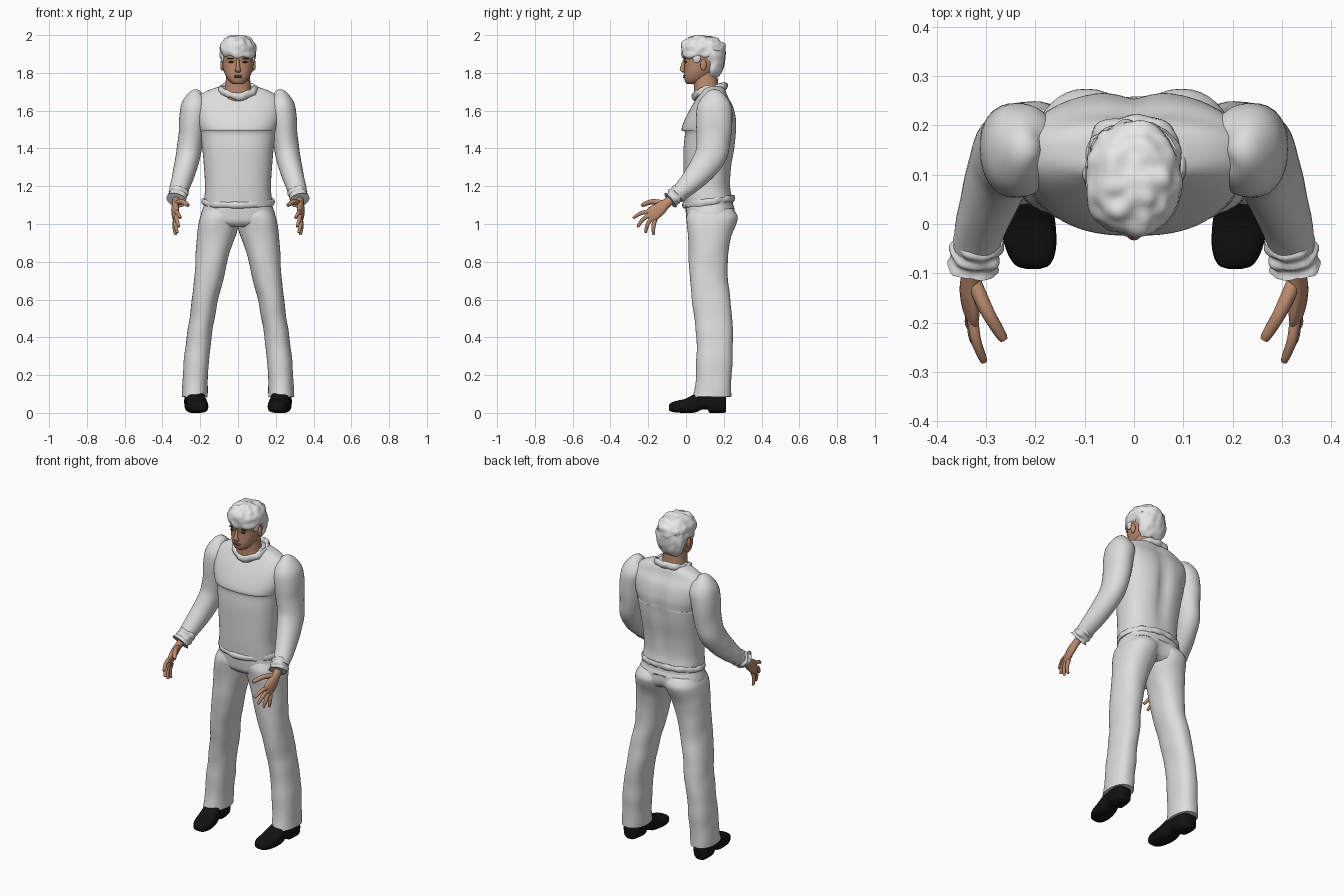
import bpy, bmesh, math
from mathutils import Vector, noise


def material(name, rgb):
    m = bpy.data.materials.new(name)
    m.diffuse_color = (*rgb, 1)
    return m


CLOTH = material("pale cloth", (0.72, 0.72, 0.72))
HAIR = material("white hair", (0.80, 0.80, 0.80))
SKIN = material("skin", (0.50, 0.26, 0.16))
LIP = material("lip", (0.33, 0.13, 0.09))
DARK = material("dark brown", (0.04, 0.025, 0.02))
BLACK = material("black leather", (0.006, 0.006, 0.006))


def smooth(rows, k=4):
    """Catmull-Rom resampling of number rows."""
    out = []
    for i in range(len(rows) - 1):
        p0, p1, p2 = rows[max(i - 1, 0)], rows[i], rows[i + 1]
        p3 = rows[min(i + 2, len(rows) - 1)]
        for j in range(k):
            t = j / k
            out.append([0.5 * (2 * b + (c - a) * t + (2 * a - 5 * b + 4 * c - d) * t * t
                               + (3 * b - a - 3 * c + d) * t ** 3)
                        for a, b, c, d in zip(p0, p1, p2, p3)])
    return out + [list(rows[-1])]


def oval(c, u, v, a, b, p=2.0, n=32):
    """Superellipse ring around c in the plane of u and v."""
    ring = []
    for i in range(n):
        s, t = math.cos(2 * math.pi * i / n), math.sin(2 * math.pi * i / n)
        ring.append(c + u * a * math.copysign(abs(s) ** (2 / p), s)
                    + v * b * math.copysign(abs(t) ** (2 / p), t))
    return ring


def loft(name, rings, mat, mirror=False, lumps=0.0, freq=20.0, closed=False, shape=None):
    bm = bmesh.new()
    vs = [[bm.verts.new(p) for p in r] for r in rings]
    n = len(rings[0])
    for i in range(len(vs) if closed else len(vs) - 1):
        r, q = vs[i], vs[(i + 1) % len(vs)]
        for j in range(n):
            bm.faces.new((r[j], r[(j + 1) % n], q[(j + 1) % n], q[j]))
    if not closed:
        bm.faces.new(vs[0])
        bm.faces.new(vs[-1])
    bmesh.ops.recalc_face_normals(bm, faces=bm.faces)
    bm.normal_update()
    if lumps:
        for v, off in [(v, noise.noise(v.co * freq) * lumps) for v in bm.verts]:
            v.co += v.normal * off
    if shape:
        for v in bm.verts:
            shape(v.co)
    me = bpy.data.meshes.new(name)
    bm.to_mesh(me)
    bm.free()
    me.materials.append(mat)
    me.shade_smooth()
    me.set_sharp_from_angle(angle=math.radians(55))
    ob = bpy.data.objects.new(name, me)
    bpy.context.collection.objects.link(ob)
    if mirror:
        ob.modifiers.new("mirror", 'MIRROR').use_mirror_merge = False
    return ob


X, Y, Z = Vector((1, 0, 0)), Vector((0, 1, 0)), Vector((0, 0, 1))


def stack(name, rows, mat, p=2.2, n=40, **kw):
    """Upright part; rows are z, x low, x high, y front, y back."""
    rings = [oval(Vector(((x0 + x1) / 2, (y0 + y1) / 2, z)), X, Y,
                  (x1 - x0) / 2, (y1 - y0) / 2, p, n) for z, x0, x1, y0, y1 in smooth(rows)]
    return loft(name, rings, mat, **kw)


def sym(rows):
    return [(z, -w, w, a, b) for z, w, a, b in rows]


def tube(name, rows, mat, n=24, **kw):
    """Limb along a path; rows are x, y, z, side radius, depth radius."""
    rows = smooth(rows)
    pts = [Vector(r[:3]) for r in rows]
    rings = []
    for i, r in enumerate(rows):
        t = (pts[min(i + 1, len(pts) - 1)] - pts[max(i - 1, 0)]).normalized()
        ref = Vector((1, 0, 0.3))
        u = (ref - t * ref.dot(t)).normalized()
        rings.append(oval(pts[i], u, t.cross(u), r[3], r[4], 2.1, n))
    return loft(name, rings, mat, mirror=True, **kw)


def band(name, w, yf, yb, height, r, tall, lumps):
    """Closed roll of knitwear around the body."""
    rings, n = [], 72
    for i in range(n):
        a = 2 * math.pi * i / n
        out = Vector((math.cos(a), math.sin(a), 0))
        c = Vector((out.x * w, (yf + yb) / 2 + out.y * (yb - yf) / 2, height(out.y)))
        rings.append(oval(c, out, Z, r, tall, 2, 10))
    return loft(name, rings, CLOTH, closed=True, lumps=lumps, freq=28)


def blob(name, loc, size, mat, mirror=False):
    rows = [(math.cos(math.pi * i / 12), max(math.sin(math.pi * i / 12), 0.02)) for i in range(13)]
    rings = [oval(Vector(loc) + Z * c * size[2], X, Y, s * size[0], s * size[1], 2, 16)
             for c, s in rows]
    return loft(name, rings, mat, mirror=mirror)


# Sweater torso with a chest fold and a spine groove
def spine(co):
    fade = max(0, 1 - abs(co.z - 1.45) / 0.32)
    if co.y > 0.15:
        co.y -= 0.022 * fade * math.exp(-(co.x / 0.035) ** 2)


stack("sweater_torso", sym([
    (1.095, .180, -.008, .250), (1.14, .178, -.010, .245), (1.20, .174, -.012, .236),
    (1.30, .180, -.013, .242), (1.40, .189, -.013, .260), (1.485, .202, -.006, .268),
    (1.497, .204, -.024, .268), (1.55, .222, -.008, .268), (1.62, .232, .028, .252),
    (1.67, .215, .060, .225), (1.705, .165, .082, .212), (1.727, .100, .090, .200)]),
    CLOTH, p=2.45, n=64, shape=spine)
band("sweater_hem", .184, -.008, .252, lambda s: 1.118 + .018 * s, .009, .017, .007)
band("sweater_collar", .094, .046, .207,
     lambda s: 1.672 + .058 * math.sqrt(max(0, (1 + s) / 2)), .014, .020, .010)

# Sleeves and rolled cuffs
tube("sleeve", [
    (.195, .150, 1.698, .008, .010), (.210, .150, 1.682, .048, .052),
    (.224, .150, 1.63, .074, .088), (.238, .150, 1.56, .074, .096),
    (.248, .147, 1.46, .068, .091), (.262, .133, 1.37, .066, .084),
    (.280, .085, 1.29, .061, .073), (.303, .020, 1.215, .055, .057),
    (.322, -.050, 1.152, .045, .042)], CLOTH, n=32, lumps=.003, freq=12)
tube("cuff", [(.314 + .0028 * i, -.030 - .011 * i, 1.170 - .0088 * i,
               (.047, .053)[i % 2], (.041, .047)[i % 2]) for i in range(6)],
     CLOTH, n=32, lumps=.010, freq=35)

# Trousers
stack("trouser_seat", sym([
    (.985, .120, .030, .225), (1.01, .190, .006, .254), (1.05, .196, .000, .262),
    (1.09, .184, -.002, .254), (1.125, .172, .004, .238)]), CLOTH, p=2.4,
    shape=lambda co: setattr(co, 'y', co.y - .022 * math.exp(-(co.x / .02) ** 2)
                             * (co.y > .15) * (co.z < 1.08)))
stack("trouser_leg", [
    (1.08, -.01, .180, .015, .245), (1.04, -.012, .200, .002, .270),
    (1.00, -.004, .209, .004, .264), (.95, .010, .215, .010, .245),
    (.90, .026, .220, .012, .232), (.80, .053, .225, .015, .220),
    (.70, .079, .232, .020, .220), (.60, .105, .243, .030, .235),
    (.50, .125, .258, .045, .246), (.40, .140, .272, .056, .249),
    (.30, .150, .283, .060, .246), (.20, .159, .291, .054, .243),
    (.085, .164, .298, .038, .241)], CLOTH, p=2.3, mirror=True, lumps=.006, freq=9)

# Shoes, sections from toe to heel: y, centre x, half width, bottom, top
shoe = smooth([
    (-.091, .205, .014, .018, .038), (-.082, .206, .036, .008, .052),
    (-.050, .209, .051, .002, .064), (.000, .215, .056, .000, .076),
    (.050, .221, .053, .002, .104), (.085, .225, .049, .018, .120),
    (.115, .228, .050, .016, .124), (.125, .229, .052, .000, .124),
    (.170, .233, .052, .000, .120), (.200, .235, .044, .000, .110),
    (.211, .236, .030, .004, .095)])
loft("shoe", [oval(Vector((x, y, (b + t) / 2)), X, Z, w, (t - b) / 2, 2.9, 28)
              for y, x, w, b, t in shoe], BLACK, mirror=True,
     shape=lambda co: setattr(co, 'z', max(co.z, 0)))

# Hands
tube("palm", [
    (.325, -.075, 1.130, .022, .024), (.330, -.105, 1.108, .019, .026),
    (.333, -.140, 1.080, .019, .036), (.331, -.175, 1.055, .015, .040),
    (.329, -.198, 1.038, .009, .032)], SKIN)
fingers = {
    "index_finger": [(.327, -.190, 1.066), (.320, -.236, 1.058), (.305, -.276, 1.034)],
    "middle_finger": [(.328, -.188, 1.050), (.325, -.228, 1.024), (.313, -.254, .988)],
    "ring_finger": [(.330, -.178, 1.038), (.332, -.202, 1.000), (.322, -.214, .957)],
    "little_finger": [(.332, -.162, 1.028), (.337, -.172, .988), (.331, -.172, .946)],
    "thumb": [(.326, -.115, 1.108), (.297, -.178, 1.118), (.266, -.230, 1.100)]}
for name, (a, b, c) in fingers.items():
    end = tuple(q + .06 * (q - p) for p, q in zip(b, c))
    k = .014 if name == "thumb" else .0105
    tube(name, [(*a, k * 1.1, k * 1.15), (*b, k, k), (*c, k * .72, k * .72),
                (*end, .002, .002)], SKIN, n=12)

# Neck and head
stack("neck", sym([
    (1.64, .090, .050, .200), (1.68, .083, .043, .190), (1.72, .070, .042, .172),
    (1.77, .064, .040, .168), (1.82, .062, .050, .165)]), SKIN)
stack("head", sym([
    (1.741, .016, .010, .040), (1.748, .036, -.002, .075), (1.775, .060, -.010, .125),
    (1.815, .077, -.009, .165), (1.855, .083, -.009, .185), (1.885, .085, -.014, .190),
    (1.93, .080, .000, .180), (1.97, .050, .035, .140)]), SKIN)
blob("ear", (.084, .092, 1.842), (.010, .017, .030), SKIN, True)

# Face
tube_nose = [(0, -.010, 1.868, .008, .006), (0, -.015, 1.845, .009, .010),
             (0, -.020, 1.822, .013, .013), (0, -.018, 1.811, .017, .012),
             (0, -.012, 1.802, .010, .006)]
loft("nose", [oval(Vector((x, y, z)), X, Y, a, b, 2, 16)
              for x, y, z, a, b in smooth(tube_nose)], SKIN)
blob("upper_lip", (0, -.008, 1.785), (.025, .008, .004), LIP)
blob("lower_lip", (0, -.008, 1.777), (.021, .008, .005), LIP)
blob("eye", (.036, -.003, 1.858), (.014, .006, .005), DARK, True)
blob("eyebrow", (.037, -.006, 1.876), (.020, .006, .003), DARK, True)

# Hair: crown, nape and sideburns
stack("hair_crown", sym([
    (1.880, .084, -.008, .198), (1.892, .093, -.019, .207), (1.92, .096, -.025, .210),
    (1.95, .090, -.021, .202), (1.978, .070, .000, .172), (1.994, .040, .035, .130),
    (2.0, .004, .075, .085)]), HAIR, n=56, lumps=.011, freq=30,
    shape=lambda co: setattr(co, 'z', min(co.z, 2.0)))
stack("hair_nape", sym([
    (1.772, .048, .110, .155), (1.785, .064, .105, .178), (1.83, .081, .100, .199),
    (1.88, .091, .075, .208), (1.92, .090, .060, .205)]), HAIR, n=48, lumps=.009, freq=30)
blob("sideburn", (.080, .058, 1.882), (.010, .022, .030), HAIR, True)
